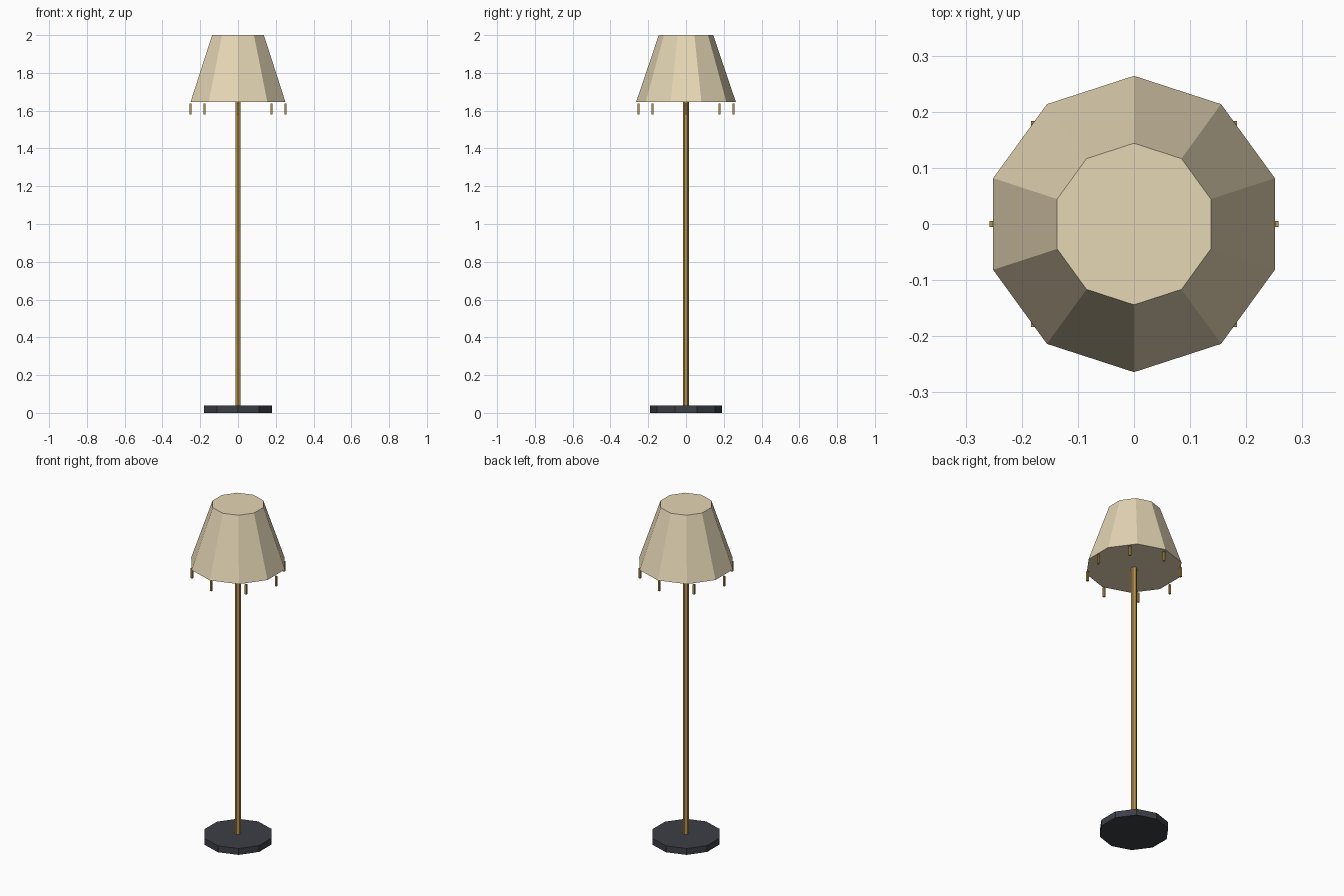
import bpy, math

if "Cube" in bpy.data.objects:
    bpy.data.objects.remove(bpy.data.objects["Cube"])


def material(name, rgb):
    m = bpy.data.materials.new(name)
    m.diffuse_color = (*rgb, 1)
    m.use_nodes = True
    m.node_tree.nodes["Principled BSDF"].inputs["Base Color"].default_value = m.diffuse_color
    return m


def frustum(name, sides, r_bottom, r_top, z0, z1, mat, x=0, y=0, turn=0):
    bpy.ops.mesh.primitive_cone_add(vertices=sides, radius1=r_bottom, radius2=r_top,
                                    depth=z1 - z0, location=(x, y, (z0 + z1) / 2),
                                    rotation=(0, 0, turn))
    ob = bpy.context.object
    ob.name = name
    ob.data.materials.append(mat)
    return ob


dark = material("dark_metal", (0.045, 0.05, 0.06))
brass = material("brass", (0.48, 0.29, 0.07))
cloth = material("cream_cloth", (0.78, 0.67, 0.46))

# Base, pole and closed shade
frustum("base", 10, 0.19, 0.19, 0, 0.038, dark)
frustum("pole", 6, 0.016, 0.016, 0.038, 1.648, brass)
frustum("shade", 10, 0.264, 0.144, 1.646, 2.0, cloth)

# Ring of eight small square pendants hanging just under the rim
for i in range(8):
    a = i * math.pi / 4
    frustum(f"pendant_{i + 1}", 4, 0.0078, 0.0078, 1.58, 1.638, brass,
            0.252 * math.cos(a), 0.252 * math.sin(a), math.pi / 4)
